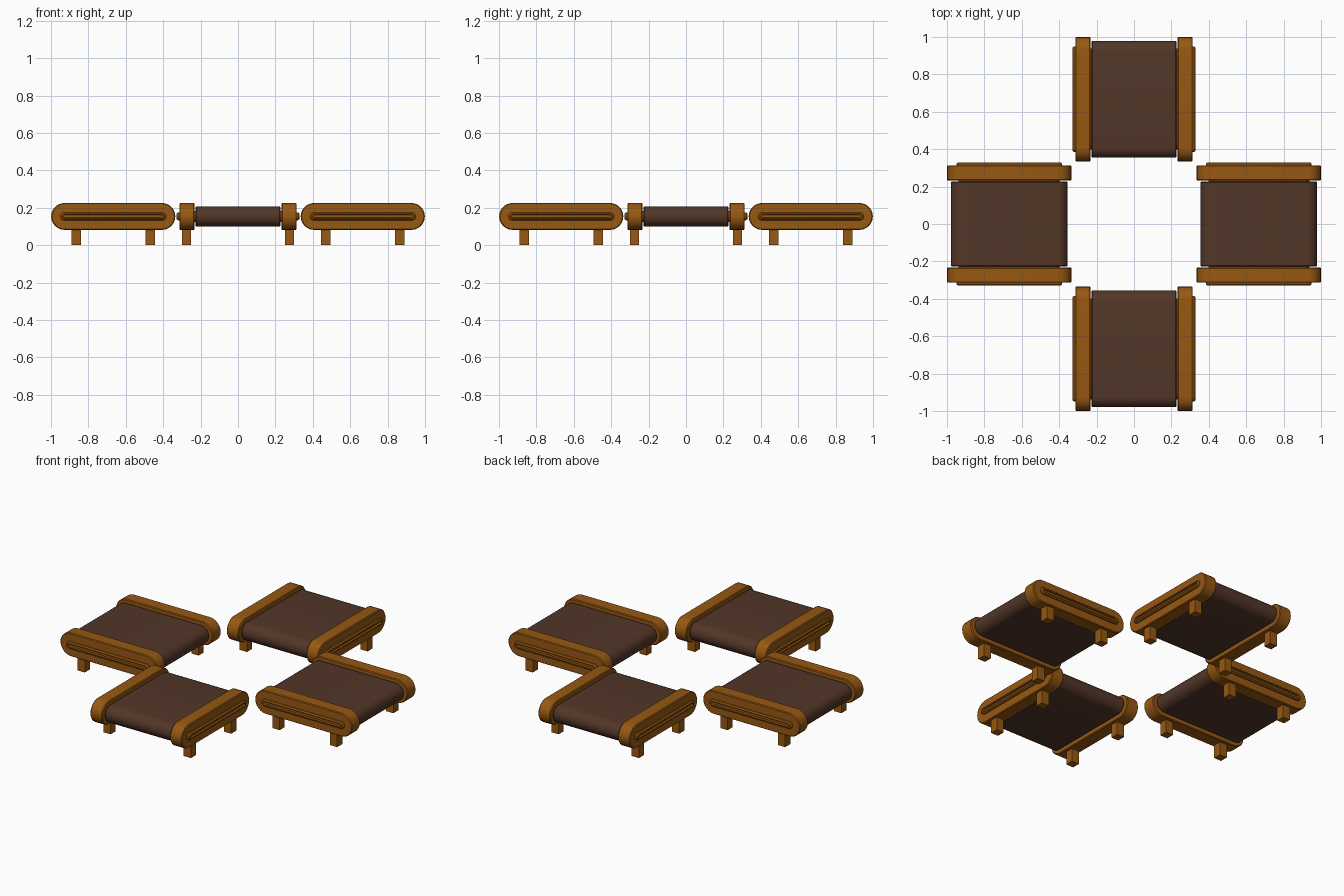
import bpy, bmesh, math
from mathutils import Matrix

if "Cube" in bpy.data.objects:
    bpy.data.objects.remove(bpy.data.objects["Cube"])


def material(name, rgb):
    m = bpy.data.materials.new(name)
    m.diffuse_color = (*rgb, 1)
    m.use_nodes = True
    m.node_tree.nodes["Principled BSDF"].inputs["Base Color"].default_value = m.diffuse_color
    return m


ORANGE = material("burnt orange", (0.31, 0.098, 0.006))
BROWN = material("dark brown belt", (0.085, 0.037, 0.021))
MID = 0.1535     # height of the conveyor axis
CENTRE = 0.667   # distance of each conveyor from the origin


def stadium(half_len, half_h, segs=12):
    """Points of a rounded bar profile in (x, z)."""
    pts = []
    for side, start in ((1, -90), (-1, 90)):
        for i in range(segs + 1):
            a = math.radians(start + 180 * i / segs)
            pts.append((side * (half_len - half_h) + half_h * math.cos(a),
                        MID + half_h * math.sin(a)))
    return pts


def loft(bm, sections):
    """Join stadium sections (half length, half height, y) and cap both ends."""
    rings = [[bm.verts.new((x, y, z)) for x, z in stadium(l, h)] for l, h, y in sections]
    n = len(rings[0])
    for a, b in zip(rings, rings[1:]):
        for i in range(n):
            bm.faces.new((a[i], a[(i + 1) % n], b[(i + 1) % n], b[i]))
    bm.faces.new(rings[0])
    bm.faces.new(rings[-1])


def make(name, bm, mat, turn):
    bmesh.ops.recalc_face_normals(bm, faces=bm.faces)
    me = bpy.data.meshes.new(name)
    bm.to_mesh(me)
    bm.free()
    me.materials.append(mat)
    ob = bpy.data.objects.new(name, me)
    ob.matrix_world = Matrix.Rotation(turn, 4, 'Z') @ Matrix.Translation((CENTRE, 0, 0))
    bpy.context.collection.objects.link(ob)
    bpy.context.view_layer.objects.active = ob
    ob.select_set(True)
    bpy.ops.object.shade_smooth_by_angle(angle=math.radians(32))
    ob.select_set(False)


for k in range(4):
    turn = k * math.pi / 2
    # wide belt
    bm = bmesh.new()
    loft(bm, [(0.307, 0.049, -0.228), (0.312, 0.054, -0.222),
              (0.312, 0.054, 0.222), (0.307, 0.049, 0.228)])
    make("belt", bm, BROWN, turn)
    for s in (-1, 1):
        # side rail with softened edges
        bm = bmesh.new()
        loft(bm, [(0.327, 0.068, s * 0.232), (0.332, 0.072, s * 0.237),
                  (0.332, 0.072, s * 0.309), (0.327, 0.068, s * 0.314)])
        make("side_rail", bm, ORANGE, turn)
        # raised trim on the outside, with a slot along its middle
        bm = bmesh.new()
        loft(bm, [(0.283, 0.021, s * 0.305), (0.283, 0.021, s * 0.321),
                  (0.276, 0.015, s * 0.328), (0.268, 0.009, s * 0.328),
                  (0.266, 0.007, s * 0.318)])
        make("rail_trim", bm, ORANGE, turn)
        # inner spacer between belt and rail
        bm = bmesh.new()
        loft(bm, [(0.27, 0.03, s * 0.22), (0.27, 0.03, s * 0.24)])
        make("inner_spacer", bm, ORANGE, turn)
        # two square feet under the rail
        bm = bmesh.new()
        for e in (-1, 1):
            bmesh.ops.create_cube(bm, size=1, matrix=Matrix.Translation((e * 0.197, s * 0.275, 0.05))
                                  @ Matrix.Diagonal((0.05, 0.05, 0.10, 1)))
        make("feet", bm, ORANGE, turn)
